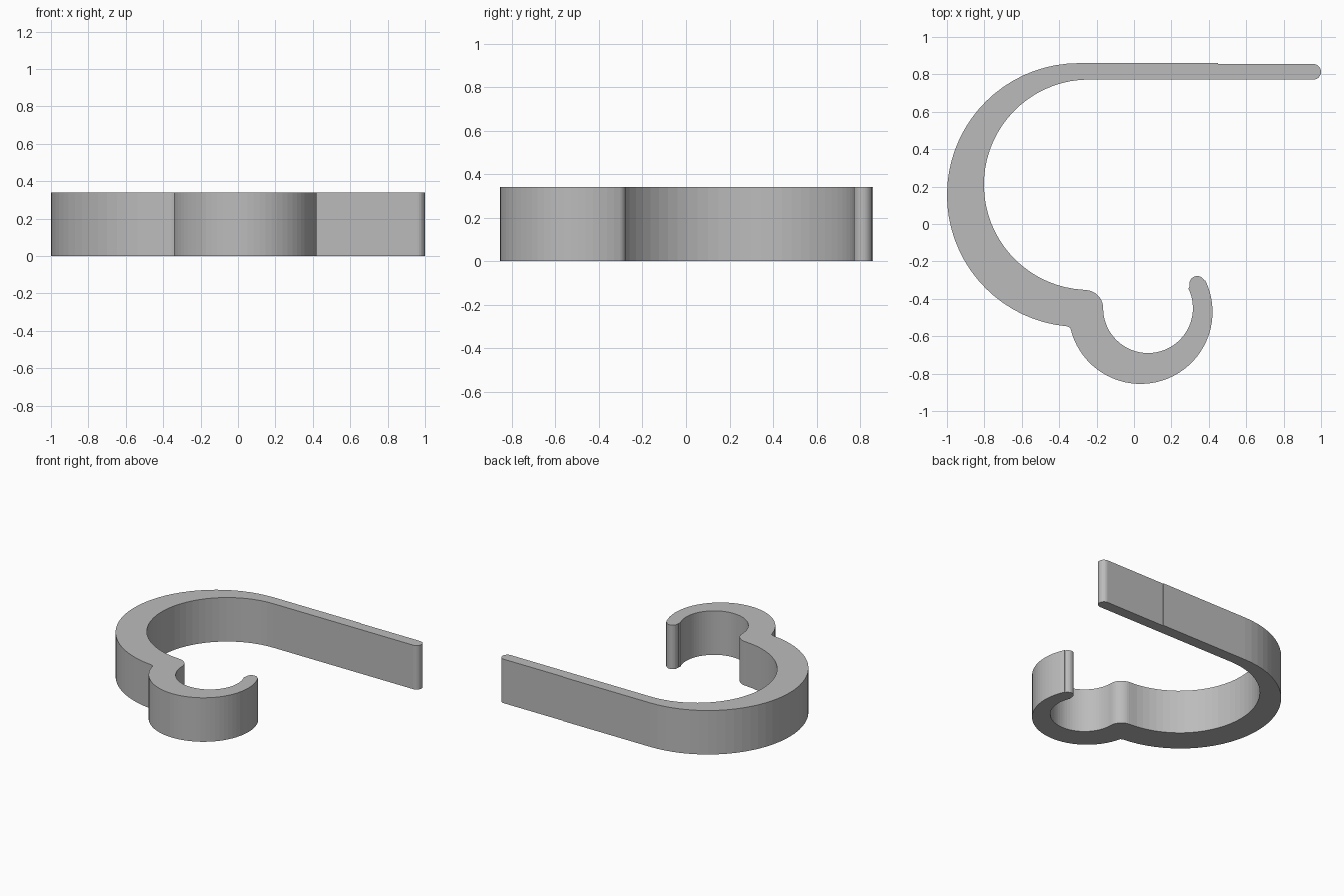
import bpy, bmesh
from math import cos, sin, radians

cube = bpy.data.objects.get("Cube")
if cube:
    bpy.data.objects.remove(cube, do_unlink=True)

HEIGHT = 0.34


def arc(cx, cy, r, start, end, step=5):
    """Points along an arc, angles in degrees."""
    n = max(2, round(abs(end - start) / step))
    angles = [radians(start + (end - start) * i / n) for i in range(n + 1)]
    return [(cx + r * cos(a), cy + r * sin(a)) for a in angles]


# Closed outline, running around the outside and back along the inside
outline = (
    [(0.45, 0.86)]
    + arc(-0.295, 0.155, 0.705, 90, 265)       # outside of large hook
    + arc(0.035, -0.47, 0.385, 193, 386)       # outside of small hook
    + arc(0.338, -0.32, 0.042, 26, 196, 15)    # rounded small tip
    + arc(0.075, -0.45, 0.24, 26, -180)        # inside of small hook
    + arc(-0.262, -0.45, 0.097, 5, 90, 8)      # rounded shoulder
    + arc(-0.24, 0.21, 0.5625, 267, 90)        # inside of large hook
    + arc(0.958, 0.8135, 0.042, -90, 90, 15)   # rounded arm end
    + [(0.45, 0.855)]
)

# Single grey plastic
grey = bpy.data.materials.new("grey plastic")
grey.use_nodes = True
colour = (0.5, 0.5, 0.5, 1)
grey.diffuse_color = colour
grey.node_tree.nodes["Principled BSDF"].inputs["Base Color"].default_value = colour

# Extrude the outline into the hook
bm = bmesh.new()
base = bm.faces.new([bm.verts.new((x, y, 0)) for x, y in outline])
top = bmesh.ops.extrude_face_region(bm, geom=[base], use_keep_orig=True)
bmesh.ops.translate(bm, vec=(0, 0, HEIGHT),
                    verts=[v for v in top["geom"] if isinstance(v, bmesh.types.BMVert)])
bmesh.ops.remove_doubles(bm, verts=bm.verts, dist=0.0005)
bmesh.ops.recalc_face_normals(bm, faces=bm.faces)
mesh = bpy.data.meshes.new("double_hook")
bm.to_mesh(mesh)
bm.free()
mesh.materials.append(grey)
hook = bpy.data.objects.new("double_hook", mesh)
bpy.context.collection.objects.link(hook)
